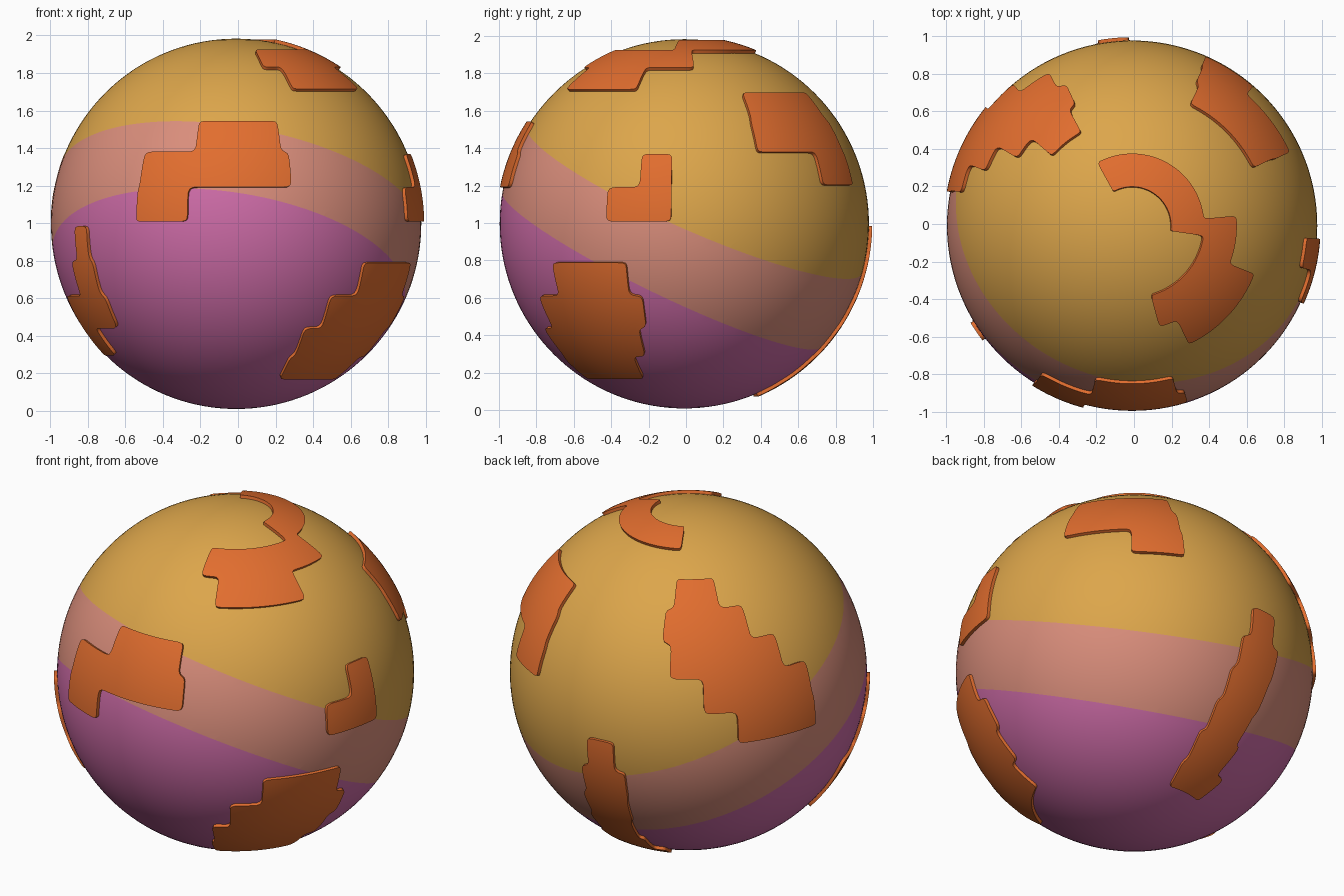
import bpy, bmesh, math
from mathutils import Vector

if "Cube" in bpy.data.objects:
    bpy.data.objects.remove(bpy.data.objects["Cube"])

R = 0.987
CENTRE = Vector((-0.01, -0.009, 0.996))
STEP = 11.25          # height of one patch row in degrees of latitude


def material(name, rgb):
    m = bpy.data.materials.new(name)
    m.diffuse_color = (*rgb, 1)
    m.use_nodes = True
    m.node_tree.nodes["Principled BSDF"].inputs["Base Color"].default_value = m.diffuse_color
    return m


yellow = material("ochre_yellow", (0.72, 0.38, 0.07))
pink = material("dusty_pink", (0.70, 0.27, 0.20))
magenta = material("magenta", (0.62, 0.15, 0.39))
orange = material("orange", (0.76, 0.155, 0.028))


def finish(bm, name, mats, angle):
    me = bpy.data.meshes.new(name)
    bm.to_mesh(me)
    bm.free()
    ob = bpy.data.objects.new(name, me)
    bpy.context.collection.objects.link(ob)
    ob.location = CENTRE
    for m in mats:
        me.materials.append(m)
    bpy.ops.object.select_all(action='DESELECT')
    ob.select_set(True)
    bpy.context.view_layer.objects.active = ob
    bpy.ops.object.shade_smooth_by_angle(angle=math.radians(angle))
    return ob


# Globe: sphere cut by two tilted planes z = a*x + b*y + c into three colour bands
planes = [(-0.185, -0.44, 0.155), (-0.157, -0.485, -0.305)]
bm = bmesh.new()
bmesh.ops.create_uvsphere(bm, u_segments=128, v_segments=72, radius=R)
for a, b, c in planes:
    bmesh.ops.bisect_plane(bm, geom=bm.verts[:] + bm.edges[:] + bm.faces[:], dist=1e-5,
                           plane_co=(0, 0, c), plane_no=(-a, -b, 1))
for f in bm.faces:
    p = f.calc_center_median()
    f.material_index = sum(p.z < a * p.x + b * p.y + c for a, b, c in planes)
finish(bm, "globe", [yellow, pink, magenta], 60)


def on_sphere(lat, lon, r):
    la, lo = math.radians(lat), math.radians(lon)
    return Vector((r * math.cos(la) * math.cos(lo), r * math.cos(la) * math.sin(lo), r * math.sin(la)))


def patch(name, top_row, rows):
    """Raised patch: rows of (start, end) longitude going down from row number top_row."""
    # latitude lines, pulled in slightly at the outer ends
    n = 8
    count = len(rows) * n
    lats = [(top_row - i / n) * STEP for i in range(count + 1)]
    lats[0] -= 0.7
    lats[-1] += 0.7
    # longitude lines through every row end, subdivided between
    marks = sorted({e for row in rows for e in row})
    lons = []
    for s, e in zip(marks, marks[1:]):
        k = max(1, round((e - s) / 1.5))
        lons += [s + (e - s) * i / k for i in range(k)]
    lons.append(marks[-1])
    bm = bmesh.new()
    grid = {}

    def vert(i, j):
        if (i, j) not in grid:
            grid[i, j] = bm.verts.new(on_sphere(lats[i], lons[j], R + 0.007))
        return grid[i, j]

    for i in range(count):
        s, e = rows[i // n]
        for j in range(len(lons) - 1):
            if s < (lons[j] + lons[j + 1]) / 2 < e:
                bm.faces.new([vert(i, j), vert(i + 1, j), vert(i + 1, j + 1), vert(i, j + 1)])
    # soften the corners of the outline
    for _ in range(2):
        moved = {}
        for v in bm.verts:
            nb = [ed.other_vert(v).co for ed in v.link_edges if ed.is_boundary]
            if len(nb) == 2:
                moved[v] = (v.co * 2 + nb[0] + nb[1]).normalized() * (R + 0.007)
        for v, co in moved.items():
            v.co = co
    # rounded rim: raised inner area, side walls sunk into the globe
    outer = set(bm.verts)
    rim = [ed for ed in bm.edges if ed.is_boundary]
    bmesh.ops.inset_region(bm, faces=bm.faces[:], thickness=0.01, use_boundary=True, use_even_offset=False)
    rim_verts = {v for ed in bm.edges if ed.is_boundary for v in ed.verts}
    for v in bm.verts:
        if v not in rim_verts:
            v.co = v.co.normalized() * (R + 0.018)
    rim = [ed for ed in bm.edges if ed.is_boundary]
    walls = bmesh.ops.extrude_edge_only(bm, edges=rim)["geom"]
    for v in walls:
        if isinstance(v, bmesh.types.BMVert):
            v.co = v.co.normalized() * (R - 0.02)
    bmesh.ops.recalc_face_normals(bm, faces=bm.faces[:])
    # make sure the top faces point outward
    if sum(f.normal.dot(f.calc_center_median()) for f in bm.faces) < 0:
        bmesh.ops.reverse_faces(bm, faces=bm.faces[:])
    finish(bm, name, [orange], 70)


# Raised orange patches (longitude 0 = right side, 90 = back, -90 = front)
patch("crown_patch", 7, [(-8, 119), (-75, 5.5), (-64.5, -21.5)])
patch("front_patch", 3, [(-103.5, -75), (-121.5, -72.5), (-122, -105)])
patch("right_patch", 2, [(-14, -4), (-24.5, -4)])
patch("lower_right_patch", -1, [(-46, -18.5), (-57, -14), (-64, -17), (-66, -22.5)])
patch("back_right_patch", 4, [(25.5, 64.5), (25, 66), (49, 66.5)])
patch("back_left_patch", 5, [(118.5, 139), (115, 149.5), (118.5, 159.5), (130, 169), (141, 169.5)])
patch("lower_left_patch", 0, [(211, 217.5), (207, 219), (193, 221), (193, 206.5)])
patch("lower_back_patch", 0, [(91, 100.5), (88, 104), (86, 103.5), (84, 102.5), (81.5, 105), (79.5, 112)])
